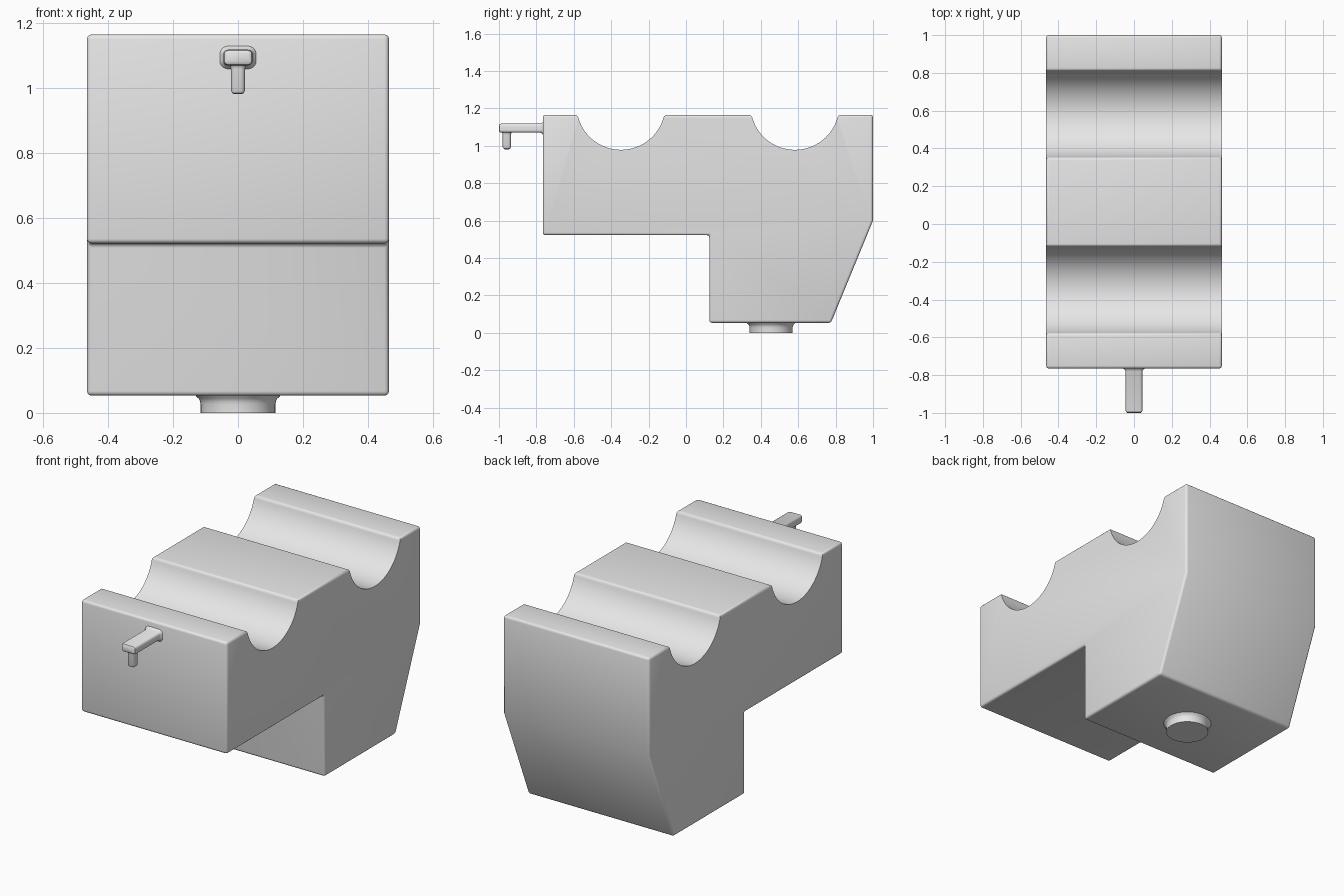
import bpy, bmesh, math
from mathutils import Vector

cube = bpy.data.objects.get("Cube")
if cube:
    bpy.data.objects.remove(cube, do_unlink=True)

grey = bpy.data.materials.new("light_grey")
grey.use_nodes = True
grey.diffuse_color = (0.8, 0.8, 0.8, 1)
grey.node_tree.nodes["Principled BSDF"].inputs["Base Color"].default_value = (0.8, 0.8, 0.8, 1)

HALF_W, TOP = 0.465, 1.165


def finish(bm, name):
    bmesh.ops.recalc_face_normals(bm, faces=bm.faces)
    mesh = bpy.data.meshes.new(name)
    bm.to_mesh(mesh)
    bm.free()
    mesh.materials.append(grey)
    obj = bpy.data.objects.new(name, mesh)
    bpy.context.collection.objects.link(obj)
    bpy.ops.object.select_all(action="DESELECT")
    obj.select_set(True)
    bpy.context.view_layer.objects.active = obj
    bpy.ops.object.shade_smooth_by_angle(angle=math.radians(35))
    return obj


def groove(centre, radius=0.237, lift=0.05, steps=32):
    """Arc of a round channel, running from back to front."""
    end = math.acos(lift / radius)
    return [(centre + radius * math.sin(a), TOP + lift - radius * math.cos(a))
            for a in (end - 2 * end * i / steps for i in range(steps + 1))]


def rounded_section(half_u, half_v, radius, steps=6):
    """Rounded rectangle; a circle when the radius equals both halves."""
    points = []
    for k, (su, sv) in enumerate([(1, 1), (-1, 1), (-1, -1), (1, -1)]):
        for i in range(steps + 1):
            a = (k + i / steps) * math.pi / 2
            points.append((su * (half_u - radius) + radius * math.cos(a),
                           sv * (half_v - radius) + radius * math.sin(a)))
    return points


def loft(name, origin, axis, u, v, sections, steps=6):
    """Skin through (distance, half_u, half_v, radius) sections along an axis."""
    bm = bmesh.new()
    origin, axis, u, v = map(Vector, (origin, axis, u, v))
    rings = [[bm.verts.new(origin + axis * d + u * a + v * b)
              for a, b in rounded_section(hu, hv, r, steps)]
             for d, hu, hv, r in sections]
    for low, high in zip(rings, rings[1:]):
        for i in range(len(low)):
            j = (i + 1) % len(low)
            bm.faces.new((low[i], low[j], high[j], high[i]))
    bm.faces.new(rings[0])
    bm.faces.new(rings[-1])
    bmesh.ops.remove_doubles(bm, verts=bm.verts, dist=1e-5)
    return finish(bm, name)


# Body: side profile with two channels, extruded across the width
outline = [(-0.765, TOP), (-0.765, 0.522), (0.125, 0.522), (0.125, 0.053),
           (0.775, 0.053), (1.0, 0.6), (1.0, TOP)]
outline += groove(0.582) + groove(-0.348)
bm = bmesh.new()
face = bm.faces.new([bm.verts.new((-HALF_W, y, z)) for y, z in outline])
extruded = bmesh.ops.extrude_face_region(bm, geom=[face])["geom"]
bmesh.ops.translate(bm, vec=(2 * HALF_W, 0, 0),
                    verts=[g for g in extruded if isinstance(g, bmesh.types.BMVert)])
bmesh.ops.recalc_face_normals(bm, faces=bm.faces)


# Round the outer edges, leaving the channel rims crisp
def is_rounded(edge):
    a, b = (vert.co for vert in edge.verts)
    rim = abs(a.x - b.x) < 1e-4 and edge.calc_length() < 0.03
    return not rim and edge.calc_face_angle() > math.radians(25)


bmesh.ops.bevel(bm, geom=[e for e in bm.edges if is_rounded(e)], offset=0.014,
                segments=3, profile=0.5, affect="EDGES", clamp_overlap=True)
finish(bm, "body")

# Round foot with a flared top
flare = [(0, 0.115), (0.027, 0.115), (0.036, 0.117), (0.044, 0.121), (0.05, 0.128), (0.06, 0.135)]
loft("foot", (0, 0.455, 0), (0, 0, 1), (1, 0, 0), (0, 1, 0),
     [(d, r, r, r) for d, r in flare], steps=12)

# Hook arm: flared root at the body, rounded tip
arm = [(-0.01, 0.014), (0, 0.011), (0.005, 0.005), (0.014, 0),
       (0.222, 0), (0.231, -0.003), (0.235, -0.01)]
loft("hook_arm", (0, -0.765, 1.094), (0, -1, 0), (1, 0, 0), (0, 0, 1),
     [(d, 0.045 + g, 0.024 + g, 0.014 + g) for d, g in arm])

# Hook pin hanging from the arm
pin = [(0, 0.006), (0.022, 0.006), (0.027, 0.002), (0.035, 0),
       (0.1, 0), (0.109, -0.004), (0.113, -0.011)]
loft("hook_pin", (0, -0.958, 1.094), (0, 0, -1), (1, 0, 0), (0, 1, 0),
     [(d, 0.022 + g, 0.022 + g, 0.014 + g) for d, g in pin])
